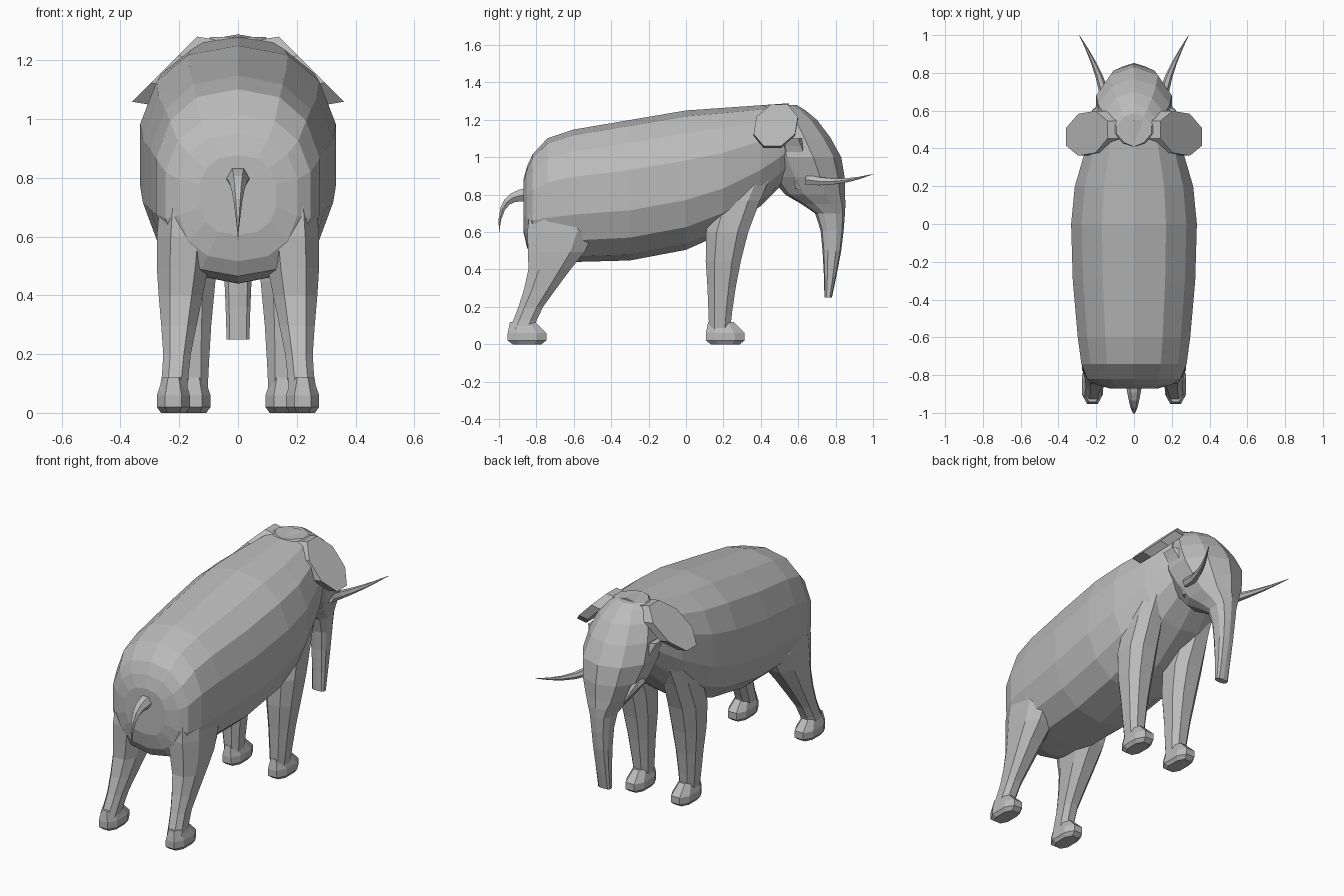
import bpy, bmesh, math
from mathutils import Vector

cube = bpy.data.objects.get("Cube")
if cube:
    bpy.data.objects.remove(cube, do_unlink=True)

grey = bpy.data.materials.new("elephant grey")
grey.use_nodes = True
shade = 0.5
colour = (shade, shade, shade, 1)
grey.diffuse_color = colour
grey.node_tree.nodes["Principled BSDF"].inputs["Base Color"].default_value = colour


def skin(name, rings):
    """Bridge equal rings of points, cap both ends and make the object."""
    bm = bmesh.new()
    loops = [[bm.verts.new(point) for point in ring] for ring in rings]
    for lower, upper in zip(loops, loops[1:]):
        for i in range(len(lower)):
            bm.faces.new((lower[i - 1], lower[i], upper[i], upper[i - 1]))
    bm.faces.new(loops[0])
    bm.faces.new(loops[-1])
    bmesh.ops.recalc_face_normals(bm, faces=bm.faces)
    mesh = bpy.data.meshes.new(name)
    bm.to_mesh(mesh)
    bm.free()
    mesh.materials.append(grey)
    bpy.context.collection.objects.link(bpy.data.objects.new(name, mesh))


def rounded_ring(centre, across, along, sides=8, power=2.5):
    """Rounded box outline spanned by two half axes."""
    points = []
    for i in range(sides):
        angle = math.tau * (i + 0.5) / sides
        c, s = math.cos(angle), math.sin(angle)
        u = math.copysign(abs(c) ** (2 / power), c)
        v = math.copysign(abs(s) ** (2 / power), s)
        points.append(Vector(centre) + Vector(across) * u + Vector(along) * v)
    return points


def spline(keys):
    """Add one smooth in-between section to each pair of keys."""
    keys = [Vector(key) for key in keys]
    result = [keys[0]]
    for i in range(len(keys) - 1):
        before, after = keys[max(i - 1, 0)], keys[min(i + 2, len(keys) - 1)]
        bulge = (keys[i] + keys[i + 1] - before - after) / 16
        result.append((keys[i] + keys[i + 1]) / 2 + bulge)
        result.append(keys[i + 1])
    return result


def limb(name, keys, x_top=0, x_bottom=0, sides=8, power_top=2.5, power_bottom=2.5):
    """Upright loft; each key is height, y, half depth and half width."""
    sections = spline(keys)
    rings = []
    for i, (z, y, depth, width) in enumerate(sections):
        t = i / (len(sections) - 1)
        x = x_top + (x_bottom - x_top) * t
        power = power_top + (power_bottom - power_top) * t
        rings.append(rounded_ring((x, y, z), (width, 0, 0), (0, depth, 0), sides, power))
    skin(name, rings)


def taper(name, path, radius, steps=6):
    """Spike along a path function, thinning to a point."""
    rings = []
    for i in range(steps):
        t = i / (steps - 1)
        direction = path(t + 0.01) - path(t - 0.01)
        turn = direction.to_track_quat("Z", "X")
        size = radius * (1 - t) + 0.001
        rings.append(rounded_ring(path(t), turn @ Vector((size, 0, 0)),
                                  turn @ Vector((0, size, 0)), 6, 2))
    skin(name, rings)


def body_ring(y):
    """Arched back, rising chest and a rump that rounds off at the top."""
    top = 1.25 + y * (0.07 if y > 0 else 0.17)
    bottom = 0.44 + 0.3 * max(y + 0.6, 0) ** 3
    width = 0.34 - y * y * (0.5 if y > 0 else 0.1)
    end = max(0, (-0.6 - y) / 0.28)
    blunt, soft = math.sqrt(1 - end ** 8), math.sqrt(1 - end ** 3)
    middle, half = (top + bottom) / 2, (top - bottom) / 2
    top, bottom = middle + half * soft, middle - half * blunt
    return rounded_ring((0, y, (top + bottom) / 2), (width * blunt, 0, 0),
                        (0, 0, (top - bottom) / 2), 14, 2.4)


# Barrel body from rump to neck
skin("body", [body_ring(y) for y in
              (-0.87, -0.85, -0.82, -0.74, -0.6, -0.3, 0, 0.2, 0.4, 0.5, 0.55)])

# Wedge shaped head running down into the trunk
limb("head_and_trunk", [
    (1.28, 0.5, 0.09, 0.1),
    (1.2, 0.54, 0.16, 0.17),
    (1, 0.61, 0.22, 0.21),
    (0.8, 0.69, 0.16, 0.13),
    (0.7, 0.77, 0.08, 0.07),
    (0.5, 0.78, 0.05, 0.05),
    (0.25, 0.76, 0.02, 0.04),
], sides=10, power_top=1.6, power_bottom=3)

hind_keys = [
    (0.9, -0.68, 0.14, 0.08),
    (0.6, -0.67, 0.19, 0.1),
    (0.4, -0.73, 0.12, 0.08),
    (0.2, -0.83, 0.07, 0.05),
    (0.08, -0.88, 0.07, 0.05),
]
front_keys = [
    (0.9, 0.32, 0.14, 0.07),
    (0.6, 0.22, 0.12, 0.1),
    (0.3, 0.19, 0.08, 0.07),
    (0.08, 0.18, 0.06, 0.05),
]
cheek_keys = [
    (1.1, 0.56, 0.07, 0.06),
    (1, 0.59, 0.08, 0.06),
    (0.83, 0.63, 0.07, 0.04),
]


def foot(name, x, y):
    """Sloping foot, narrower at the sole and drawn back at the ankle."""
    rings = []
    for height, spread in ((0, 0.75), (0.02, 1), (0.06, 1), (0.12, 0.65)):
        back = 0.4 * max(0, height - 0.06)
        rings.append(rounded_ring((x, y - back, height), (0.06 * spread, 0, 0),
                                  (0, 0.11 * spread, 0)))
    skin(name, rings)


for side, word in ((1, "left"), (-1, "right")):
    # Legs and feet
    limb(word + "_hind_leg", hind_keys, side * 0.17, side * 0.22)
    limb(word + "_front_leg", front_keys, side * 0.17, side * 0.15)
    foot(word + "_hind_foot", side * 0.22, -0.85)
    foot(word + "_front_foot", side * 0.15, 0.21)

    # Cheek between ear and jaw
    limb(word + "_cheek", cheek_keys, side * 0.17, side * 0.1, sides=6)

    # Ear flap sloping outward and down
    ear = rounded_ring((side * 0.25, 0.48, 1.17), (0, 0.12, 0),
                       (side * 0.12, -0.02, -0.12), power=2)
    thickness = Vector((side * 0.06, 0, 0.01))
    skin(word + "_ear", [ear, [point - thickness for point in ear]])

    # Tusk curving outward and up
    def tusk_path(t):
        spread = 0.15 + 0.14 * max(t, 0) ** 1.5
        return Vector((side * spread, 0.64 + 0.36 * t, 0.88 - 0.06 * t + 0.09 * t * t))

    taper(word + "_tusk", tusk_path, 0.03)


# Drooping tail
def tail_path(t):
    return Vector((0, -0.8 - 0.2 * math.sin(t * math.pi / 2), 0.8 - 0.21 * t ** 3))


taper("tail", tail_path, 0.05, 8)
